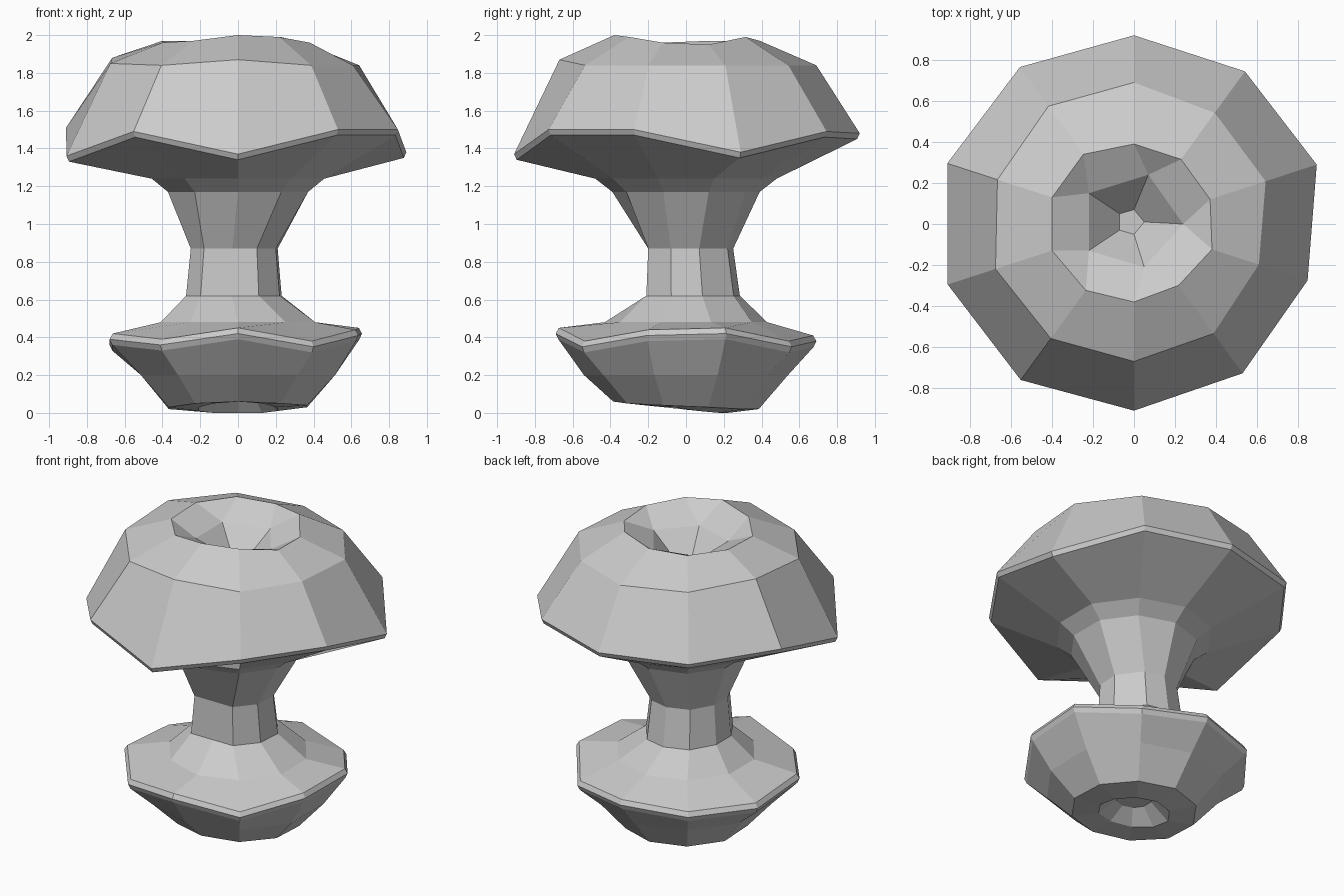
import bpy, bmesh, math

if "Cube" in bpy.data.objects:
    bpy.data.objects.remove(bpy.data.objects["Cube"])

N = 10


def ring(radii, heights):
    """Ten-sided ring starting at +y and running clockwise; scalars apply to all corners."""
    r = radii if isinstance(radii, list) else [radii] * N
    z = heights if isinstance(heights, list) else [heights] * N
    pts = []
    for i in range(N):
        a = math.radians(90 - 36 * i)
        pts.append((r[i] * math.cos(a), r[i] * math.sin(a), z[i]))
    return pts


def shift(pts, scale, dx, dy, z):
    return [(x * scale + dx, y * scale + dy, z) for x, y in pts]


def paired(pts, z):
    """Five-corner ring, doubled so it joins a ten-corner ring."""
    return [(x, y, z) for x, y in pts for _ in range(2)]


def loft(name, rings, cap_start=False, cap_end=False):
    bm = bmesh.new()
    vs = [[bm.verts.new(p) for p in r] for r in rings]
    for a, b in zip(vs, vs[1:]):
        for i in range(N):
            j = (i + 1) % N
            bm.faces.new((a[i], b[i], b[j], a[j]))
    if cap_start:
        bm.faces.new(vs[0])
    if cap_end:
        bm.faces.new(vs[-1][::-1])
    bmesh.ops.remove_doubles(bm, verts=bm.verts, dist=0.0005)
    mesh = bpy.data.meshes.new(name)
    bm.to_mesh(mesh)
    bm.free()
    obj = bpy.data.objects.new(name, mesh)
    bpy.context.collection.objects.link(obj)
    return obj


# Slightly irregular neck outline
neck = [(-.03, .25), (.10, .22), (.21, .07), (.20, -.08), (.10, -.20),
        (-.03, -.20), (-.18, -.20), (-.25, -.08), (-.25, .06), (-.17, .20)]
neck_top = ring(.39, 1.17)
neck_foot = shift(neck, 1.1, 0, .01, .62)

# Mushroom cap with wavy rim and dimpled crown
rim_r = [.92, .92, .937, .89, .90, .91, .94, .955, .957, .946]
rim_z = [1.48, 1.49, 1.38, 1.50, 1.50, 1.37, 1.49, 1.36, 1.51, 1.49]
shoulder_r = [.69, .67, .675, .64, .66, .67, .69, .71, .70, .71]
crown_r = [.39, .39, .39, .40, .37, .38, .40, .42, .42, .42]
crown_z = [1.97, 1.99, 1.95, 1.96, 1.99, 2.0, 1.97, 1.96, 1.97, 1.97]
dimple = [(.07, .24), (.24, 0), (.05, -.21), (-.22, -.13), (-.22, .15)]
pit = [(0, .07), (.05, .01), (0, -.05), (-.07, -.03), (-.07, .05)]
loft("cap", [
    paired(pit, 1.71),
    paired(dimple, 1.88),
    ring(crown_r, crown_z),
    ring(shoulder_r, [1.84, 1.84, 1.84, 1.84, 1.84, 1.87, 1.84, 1.85, 1.88, 1.86]),
    ring(rim_r, rim_z),
    ring([r * .985 for r in rim_r], [z - .03 for z in rim_z]),
    ring(.48, 1.24),
    neck_top,
], cap_start=False)

# Flat floor of the dimple
floor = bpy.data.meshes.new("dimple_floor")
floor.from_pydata([(x, y, 1.71) for x, y in pit[::-1]], [], [range(5)])
bpy.context.collection.objects.link(bpy.data.objects.new("dimple_floor", floor))

# Waisted stem
loft("stem", [neck_top, shift(neck, 1, 0, 0, .87), neck_foot])

# Bulbous base with hollow underside
base_r = [.69, .69, .69, .67, .68, .69, .70, .715, .715, .70]
base_z = [.38, .35, .42, .41, .35, .42, .36, .39, .36, .36]
low_z = [.02, .02, .03, .04, .05, .06, .05, .03, .02, .02]
foot_z = [0, 0, .01, .03, .05, .06, .05, .03, .01, 0]
loft("base", [
    neck_foot,
    ring(.43, .48),
    ring([r * .975 for r in base_r], [z + .03 for z in base_z]),
    ring(base_r, base_z),
    ring([r * .98 for r in base_r], [z - .03 for z in base_z]),
    ring(.54, .20),
    ring(.385, low_z),
    ring(.22, foot_z),
    ring(.11, .12),
], cap_end=True)
